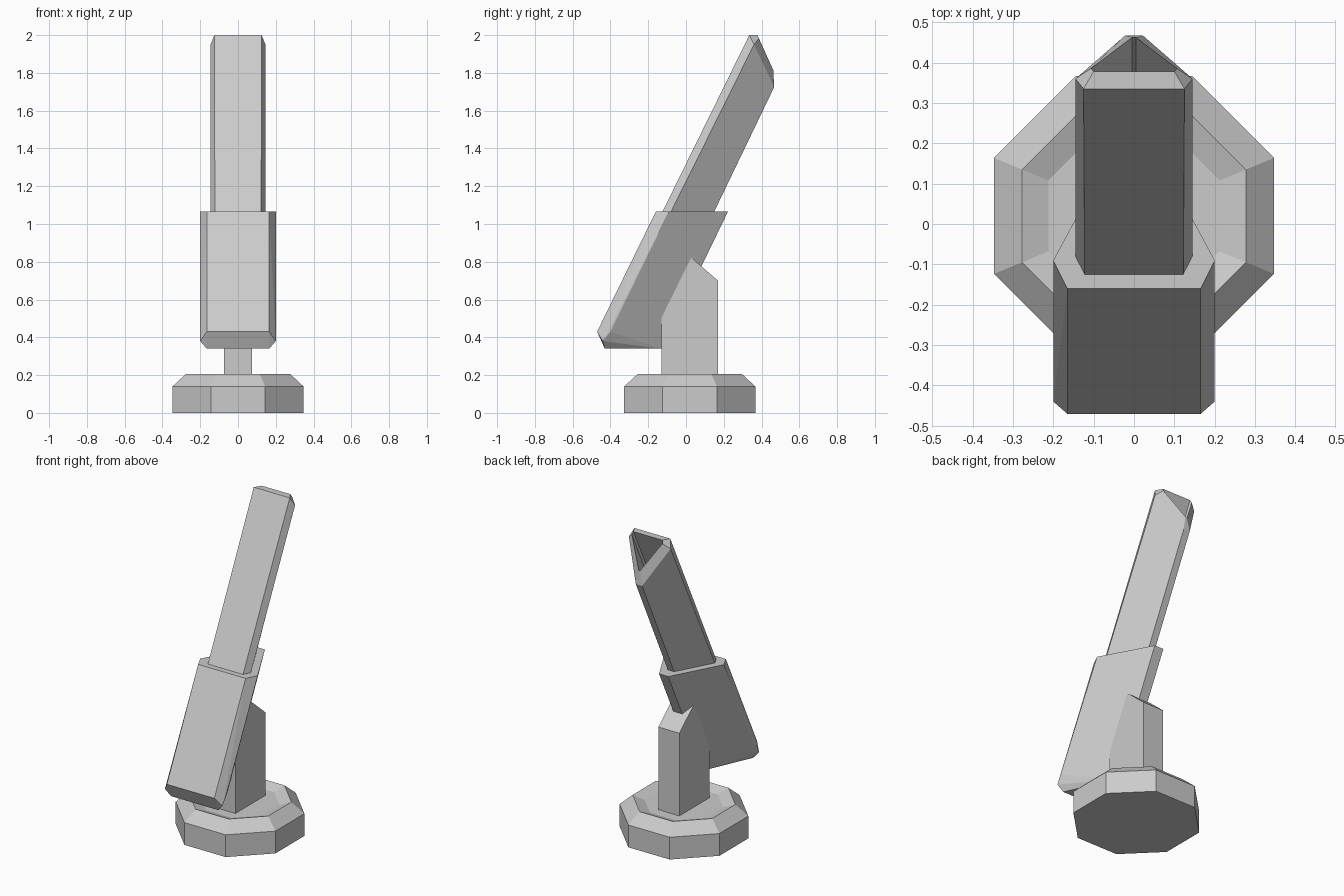
import bpy, bmesh, math

if "Cube" in bpy.data.objects:
    bpy.data.objects.remove(bpy.data.objects["Cube"])

LEAN = 0.489  # backward shift in y per unit of height


def finish(name, bm):
    bmesh.ops.recalc_face_normals(bm, faces=bm.faces)
    mesh = bpy.data.meshes.new(name)
    bm.to_mesh(mesh)
    bm.free()
    obj = bpy.data.objects.new(name, mesh)
    bpy.context.collection.objects.link(obj)
    return obj


def loft(name, rings):
    """Skin closed rings of equal length and cap both ends."""
    bm = bmesh.new()
    loops = [[bm.verts.new(p) for p in ring] for ring in rings]
    n = len(loops[0])
    for a, b in zip(loops, loops[1:]):
        for i in range(n):
            j = (i + 1) % n
            bm.faces.new((a[i], a[j], b[j], b[i]))
    bm.faces.new(loops[0])
    bm.faces.new(loops[-1])
    return finish(name, bm)


def mirrored(half):
    return half + [(-x, y, z) for x, y, z in reversed(half)]


def slide(ring, dz):
    """Move points along the leaning axis."""
    return [(x, y + LEAN * dz, z + dz) for x, y, z in ring]


# Octagonal base with chamfered rim and shallow dish
def octagon(apothem, z):
    r = apothem / math.cos(math.pi / 8)
    angles = [math.pi / 8 + k * math.pi / 4 for k in range(8)]
    return [(r * math.cos(a), 0.02 + r * math.sin(a), z) for a in angles]


loft("base", [octagon(r, z) for r, z in
              ((0.347, 0), (0.347, 0.14), (0.277, 0.205), (0.212, 0.18))])

# Upright post with a sloping top running into the sleeve
post_profile = [(-0.13, 0.17), (0.17, 0.17), (0.17, 0.70), (-0.02, 0.863), (-0.13, 0.80)]
loft("post", [[(x, y, z) for y, z in post_profile] for x in (-0.073, 0.073)])

# Leaning sleeve: wedge section with a chamfered foot
sleeve_top = mirrored([(0.165, -0.16, 1.065), (0.2, -0.09, 1.065), (0.032, 0.222, 1.065)])
sleeve_foot = mirrored([(0.2, -0.44, 0.38), (0.165, -0.43, 0.34), (0.03, -0.13, 0.34)])
bm = bmesh.new()
for p in sleeve_top + slide(sleeve_top, -0.635) + sleeve_foot:
    bm.verts.new(p)
bmesh.ops.convex_hull(bm, input=bm.verts)
bmesh.ops.dissolve_limit(bm, angle_limit=math.radians(1.5), verts=bm.verts, edges=bm.edges)
finish("sleeve", bm)

# Leaning tube with a steeply cut, hollow end
tube_start = slide(mirrored([(0.122, -0.125, 1.065), (0.145, -0.08, 1.065),
                             (0.022, 0.15, 1.065)]), -0.1)
tube_end = mirrored([(0.125, 0.335, 2.0), (0.145, 0.36, 1.95), (0.022, 0.467, 1.725)])
rim = mirrored([(0.1, 0.378, 2.0), (0.106, 0.386, 1.983), (0.005, 0.462, 1.815)])
loft("tube", [tube_start, tube_end, rim, slide(rim, -0.25)])
